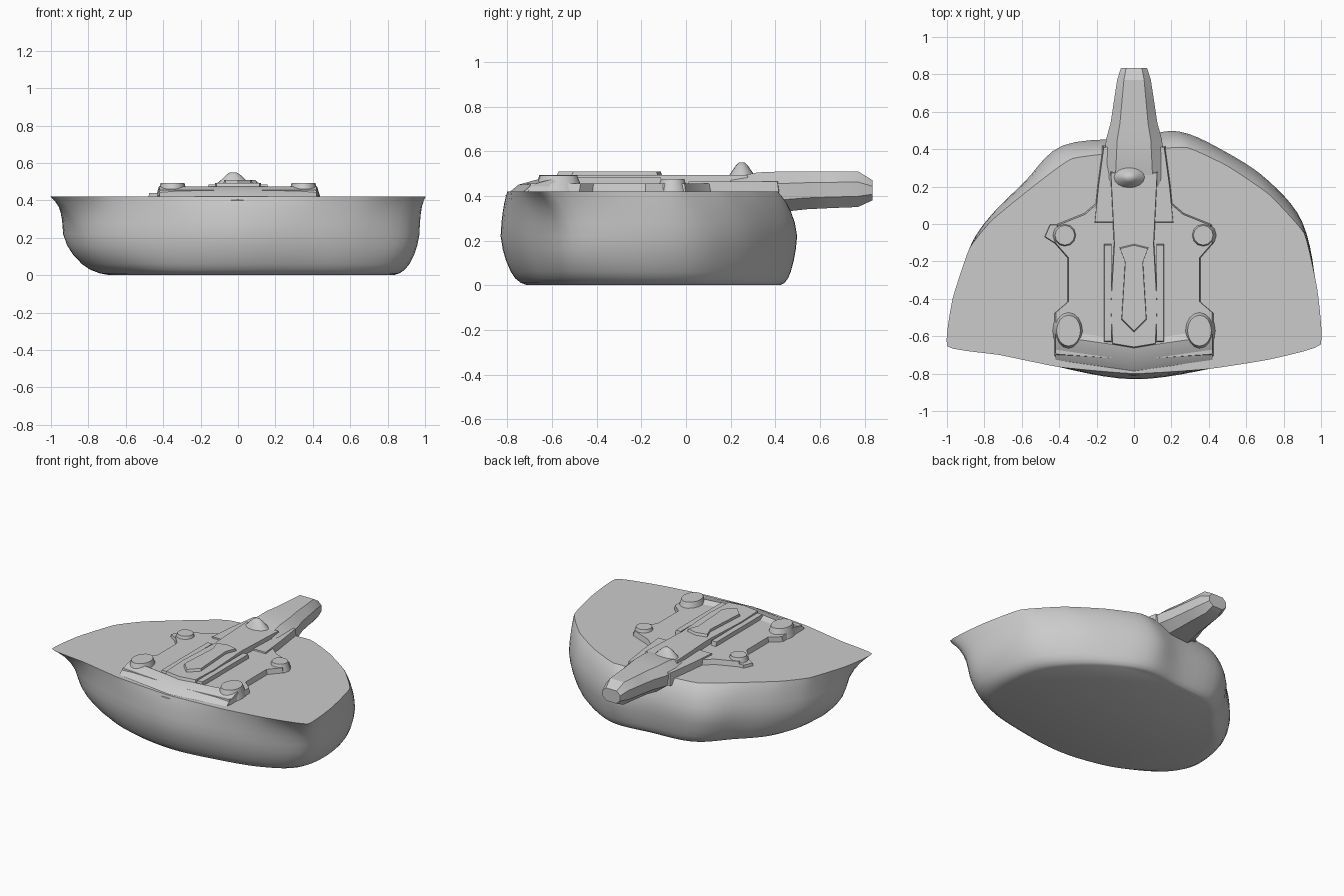
import bpy, bmesh, math
from mathutils import Vector

if "Cube" in bpy.data.objects:
    bpy.data.objects.remove(bpy.data.objects["Cube"])


def loft(name, rings, angle=35):
    """Skin a stack of closed rings and cap both ends."""
    bm = bmesh.new()
    vs = [[bm.verts.new(p) for p in r] for r in rings]
    n = len(rings[0])
    for a, b in zip(vs, vs[1:]):
        for i in range(n):
            j = (i + 1) % n
            bm.faces.new((a[i], a[j], b[j], b[i]))
    bm.faces.new(vs[0])
    bm.faces.new(vs[-1])
    bmesh.ops.recalc_face_normals(bm, faces=bm.faces)
    me = bpy.data.meshes.new(name)
    bm.to_mesh(me)
    bm.free()
    ob = bpy.data.objects.new(name, me)
    bpy.context.collection.objects.link(ob)
    bpy.ops.object.select_all(action='DESELECT')
    ob.select_set(True)
    bpy.context.view_layer.objects.active = ob
    bpy.ops.object.shade_smooth_by_angle(angle=math.radians(angle))
    return ob


def smooth(pts, k=0.5, steps=5):
    """Closed cardinal spline through 2D points; small k gives tighter corners."""
    p = [Vector(q) for q in pts]
    n, out = len(p), []
    for i in range(n):
        b, c = p[i], p[(i + 1) % n]
        m0, m1 = k * (c - p[i - 1]), k * (p[(i + 2) % n] - b)
        for s in range(steps):
            t = s / steps
            e = t * t * (3 - 2 * t)
            out.append(b + (c - b) * e + m0 * (t * (1 - t)**2) - m1 * (t * t * (1 - t)))
    return out


def slab(name, pts, z0, z1, taper=0.9):
    """Raised plate whose top is drawn in slightly."""
    c = sum((Vector(p) for p in pts), Vector((0, 0))) / len(pts)
    top = [c + (Vector(p) - c) * taper for p in pts]
    return loft(name, [[(x, y, z0) for x, y in pts], [(x, y, z1) for x, y in top]])


def mirrored(half):
    """Close a right-hand outline across x = 0."""
    return half + [(-x, y) for x, y in reversed(half) if x > 0]


def ellipse(cx, cy, rx, ry, n=16):
    return [(cx + rx * math.cos(2*math.pi*i/n), cy + ry * math.sin(2*math.pi*i/n)) for i in range(n)]


# Hull: base, waist and deck outlines in matching order
base = smooth([(-.61, -.45), (-.67, -.33), (-.68, -.13), (-.62, .04), (-.48, .19), (-.3, .36),
               (0, .40), (.25, .42), (.45, .34), (.65, .18), (.78, 0), (.83, -.25),
               (.78, -.49), (.6, -.61), (.35, -.67), (0, -.71), (-.32, -.66), (-.49, -.56)])
waist = smooth([(-.88, -.54), (-.935, -.37), (-.88, -.13), (-.77, .04), (-.59, .22), (-.38, .42),
                (0, .46), (.24, .495), (.5, .38), (.72, .23), (.9, .01), (.968, -.32),
                (.93, -.55), (.7, -.69), (.4, -.775), (0, -.83), (-.4, -.765), (-.7, -.67)])
deck = smooth([(-.998, -.655), (-.97, -.4), (-.88, -.13), (-.76, .02), (-.54, .2), (-.33, .35),
               (0, .39), (.28, .41), (.5, .31), (.72, .16), (.91, -.05), (.98, -.35),
               (.998, -.645), (.72, -.725), (.4, -.775), (0, -.80), (-.4, -.765), (-.72, -.7)], .2)
rings = []
for z, a, b, t in [(0, base, waist, 0), (.01, base, waist, .24), (.03, base, waist, .45),
                   (.06, base, waist, .62), (.11, base, waist, .8), (.16, base, waist, .92),
                   (.22, waist, deck, 0), (.28, waist, deck, .12), (.33, waist, deck, .32),
                   (.37, waist, deck, .55), (.4, waist, deck, .8), (.42, waist, deck, 1)]:
    rings.append([(*p.lerp(q, t), z) for p, q in zip(a, b)])
loft("hull", rings, 45)

# Raised platform on the deck, with a sloping front lip
slab("platform", mirrored([(0, -.74), (.43, -.71), (.43, -.48), (.36, -.42), (.36, -.18),
                           (.43, -.1), (.42, 0), (.27, .06), (.2, .12), (0, .12)]), .40, .455, .97)
lip = [(-.81, .40), (-.75, .45), (-.66, .475), (-.6, .44)]
loft("front_lip", [[(x, y + .06 * abs(x) / .42, z) for y, z in lip] for x in (-.42, -.2, 0, .2, .42)])
slab("rear_platform", mirrored([(0, 0), (.22, 0), (.2, .2), (.17, .42), (0, .44)]), .38, .465, .95)

# Corner pods and low wing strips
for s, side in ((1, "right"), (-1, "left")):
    slab(side + "_front_pod", ellipse(s * .35, -.57, .085, .11), .42, .492, .75)
    slab(side + "_rear_pod", ellipse(s * .37, -.06, .07, .07, 12), .42, .475, .75)
    slab(side + "_rail", [(s * .12, -.64), (s * .16, -.64), (s * .16, -.1), (s * .12, -.1)], .42, .485, .95)
slab("left_deck_fairing", [(-.48, -.07), (-.4, -.12), (-.38, 0), (-.45, 0)], .41, .44)

# Central spine with arrow-shaped panel
slab("spine", mirrored([(0, -.68), (.12, -.66), (.13, -.45), (.11, -.1), (.13, .3), (0, .3)]), .42, .493, .95)
slab("arrow_panel", mirrored([(0, -.59), (.07, -.52), (.05, -.2), (.08, -.12), (0, -.1)]), .47, .51, .93)

# Tail boom: tapered octagonal sections along y
boom = []
for y, w, lo, hi in [(.2, .17, .36, .48), (.32, .16, .33, .505), (.45, .15, .33, .51), (.54, .125, .34, .51),
                     (.64, .11, .345, .51), (.77, .09, .35, .51), (.835, .07, .38, .47)]:
    c, h = (lo + hi) / 2, (hi - lo) / 2
    boom.append([(w * x, y, c + h * z) for x, z in
                 [(1, .4), (.6, 1), (-.6, 1), (-1, .4), (-1, -.4), (-.55, -1), (.55, -1), (1, -.4)]])
loft("tail_boom", boom, 30)

# Small dome at the root of the boom
dome = []
for z, k in [(.47, 1.25), (.495, 1), (.515, .75), (.535, .5), (.55, .22)]:
    dome.append([(x, y, z) for x, y in ellipse(-.025, .25, .08 * k, .055 * k)])
loft("dome", dome, 45)
